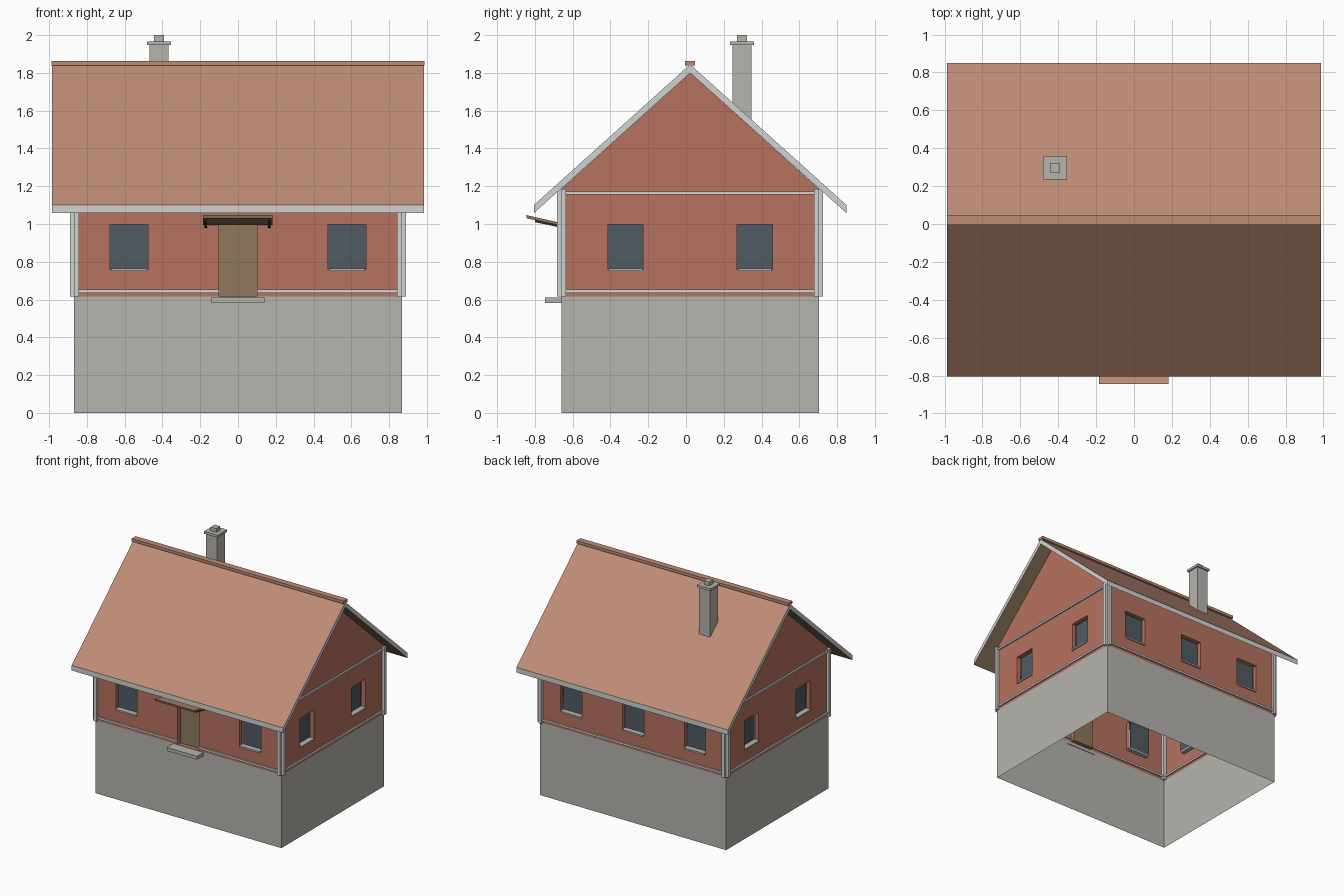
import bpy, bmesh, math
from mathutils import Matrix, Vector

if "Cube" in bpy.data.objects:
    bpy.data.objects.remove(bpy.data.objects["Cube"])

def material(name, r, g, b):
    m = bpy.data.materials.new(name)
    lin = [((v / 255 + 0.055) / 1.055) ** 2.4 for v in (r, g, b)]
    m.diffuse_color = (*lin, 1)
    m.use_nodes = True
    m.node_tree.nodes["Principled BSDF"].inputs["Base Color"].default_value = m.diffuse_color
    return m

RED = material("red wall", 183, 114, 95)
STONE = material("grey concrete", 182, 180, 174)
TRIM = material("white trim", 208, 211, 208)
ROOF = material("terracotta roof", 190, 140, 118)
WOOD = material("brown wood", 143, 121, 92)
GLASS = material("dark glass", 80, 91, 100)
DARK = material("dark bracket", 48, 42, 36)

CY = 0.022                    # house centre in y
HX, HY = 0.867, 0.682         # half sizes of the house body
BASE, EAVE, APEX = 0.615, 1.186, 1.80
RECESS = 0.035
WIN_Z0, WIN_Z1 = 0.76, 0.997

def finish(name, bm, mats, matrix=None):
    if matrix:
        bm.transform(matrix)
    me = bpy.data.meshes.new(name)
    bm.to_mesh(me)
    bm.free()
    for m in mats:
        me.materials.append(m)
    ob = bpy.data.objects.new(name, me)
    bpy.context.collection.objects.link(ob)
    return ob

def box(name, mat, x, y, z, matrix=None):
    bm = bmesh.new()
    bmesh.ops.create_cube(bm, size=1)
    for v in bm.verts:
        v.co = Vector(a[0] if c < 0 else a[1] for a, c in zip((x, y, z), v.co))
    return finish(name, bm, [mat], matrix)

def quad(bm, pts):
    return bm.faces.new([bm.verts.new(p) for p in pts])

def prism(name, profile, x0, x1, mats):
    """Extrude a y-z profile along x; mats = top, edge, underside."""
    bm = bmesh.new()
    f = bm.faces.new([bm.verts.new((x0, y, z)) for y, z in profile])
    ext = bmesh.ops.extrude_face_region(bm, geom=[f])["geom"]
    bmesh.ops.translate(bm, vec=(x1 - x0, 0, 0),
                        verts=[v for v in ext if isinstance(v, bmesh.types.BMVert)])
    bmesh.ops.recalc_face_normals(bm, faces=bm.faces)
    for f in bm.faces:
        f.material_index = 0 if f.normal.z > 0.3 else 2 if f.normal.z < -0.3 else 1
    return finish(name, bm, mats)

# Foundation: open tube of four walls
bm = bmesh.new()
bmesh.ops.create_cube(bm, size=1)
bmesh.ops.delete(bm, geom=[f for f in bm.faces if abs(f.normal.z) > 0.5], context='FACES_ONLY')
finish("foundation", bm, [STONE],
       Matrix.Translation((0, CY, BASE / 2)) @ Matrix.Diagonal((2 * HX, 2 * HY, BASE, 1)))

def wall(side, angle, half, depth, windows, win_w, door=False, gable=False):
    """One wall in local space: u along x, facing -y, then turned into place."""
    mat = Matrix.Translation((0, CY, 0)) @ Matrix.Rotation(angle, 4, 'Z')
    P = lambda u, z, d=0: (u, -depth + d, z)
    holes = [(u - win_w / 2, u + win_w / 2, WIN_Z0) for u in windows]
    if door:
        holes.append((-0.10, 0.10, BASE))
    holes.sort()
    # Wall sheet with recessed openings
    bm = bmesh.new()
    left = -half
    for u0, u1, z0 in holes:
        quad(bm, [P(left, BASE), P(u0, BASE), P(u0, EAVE), P(left, EAVE)])
        quad(bm, [P(u0, WIN_Z1), P(u1, WIN_Z1), P(u1, EAVE), P(u0, EAVE)])
        if z0 > BASE:
            quad(bm, [P(u0, BASE), P(u1, BASE), P(u1, z0), P(u0, z0)])
        ring = [(u0, z0), (u1, z0), (u1, WIN_Z1), (u0, WIN_Z1)]
        for a, b in zip(ring, ring[1:] + ring[:1]):
            quad(bm, [P(*a), P(*b), P(*b, RECESS), P(*a, RECESS)])
        left = u1
    quad(bm, [P(left, BASE), P(half, BASE), P(half, EAVE), P(left, EAVE)])
    if gable:
        quad(bm, [P(-half, EAVE), P(half, EAVE), P(0, APEX)])
    finish(side + "_wall", bm, [RED], mat)
    # Windows and door filling the openings
    for u0, u1, z0 in holes:
        bm = bmesh.new()
        f = quad(bm, [P(u, z, RECESS) for u, z in
                      ((u0, z0), (u1, z0), (u1, WIN_Z1), (u0, WIN_Z1))])
        if z0 == BASE:
            finish("door", bm, [WOOD], mat)
            continue
        bm.normal_update()
        rim = bmesh.ops.inset_region(bm, faces=[f], thickness=0.016, depth=-0.004)["faces"]
        for r in rim:
            r.material_index = 1
        finish(side + "_window", bm, [GLASS, TRIM], mat)
        box(side + "_window_sill", STONE, (u0 + 0.004, u1 - 0.004),
            (-depth - 0.01, -depth + RECESS), (z0 - 0.01, z0 + 0.004), mat)
    # Horizontal boards and corner boards
    band = (-depth - 0.012, -depth + 0.012)
    e = half - 0.026
    for u0, u1 in ([(-e, -0.10), (0.10, e)] if door else [(-e, e)]):
        box(side + "_lower_board", TRIM, (u0, u1), band, (0.636, 0.652), mat)
    if gable:
        box(side + "_upper_board", TRIM, (-e, e), band, (1.157, 1.172), mat)
    for s in (-1, 1):
        box(side + "_corner_board", TRIM, sorted((s * half, s * e)),
            (-depth - 0.022, -depth + 0.022), (BASE, 1.186), mat)

for side, turn in (("front", 0), ("right", 1), ("back", 2), ("left", 3)):
    if turn % 2:
        wall(side, turn * math.pi / 2, HY, HX, (-0.342, 0.342), 0.187, gable=True)
    else:
        wall(side, turn * math.pi / 2, HX, HY,
             (-0.577, 0.577) if turn == 0 else (-0.577, 0, 0.577), 0.2, door=(turn == 0))

# Roof: folded slab with white edges and wooden underside, plus ridge cap
R = 0.828
prism("roof", [(CY - R, 1.10), (CY, 1.845), (CY + R, 1.10),
               (CY + R, 1.057), (CY, 1.80), (CY - R, 1.057)], -0.986, 0.986, [ROOF, TRIM, WOOD])
box("ridge_cap", ROOF, (-0.988, 0.988), (CY - 0.026, CY + 0.026), (1.838, 1.862))

# Chimney: shaft, cap and flue
for name, r, z0, z1 in (("chimney_shaft", 0.051, 1.50, 1.947),
                        ("chimney_cap", 0.063, 1.947, 1.967),
                        ("chimney_flue", 0.026, 1.967, 2.0)):
    box(name, STONE, (-0.418 - r, -0.418 + r), (0.297 - r, 0.297 + r), (z0, z1))

# Doorstep and door canopy on two arms
box("doorstep", STONE, (-0.141, 0.139), (-0.746, -0.655), (0.583, 0.612))
prism("canopy", [(-0.846, 1.047), (-0.68, 1.01), (-0.68, 0.995), (-0.843, 1.03)],
      -0.184, 0.182, [ROOF, WOOD, WOOD])
for x in (-0.17, 0.166):
    prism("canopy_arm", [(-0.80, 1.022), (-0.65, 0.99), (-0.65, 0.978), (-0.80, 1.01)],
          x - 0.007, x + 0.007, [DARK, DARK, DARK])
